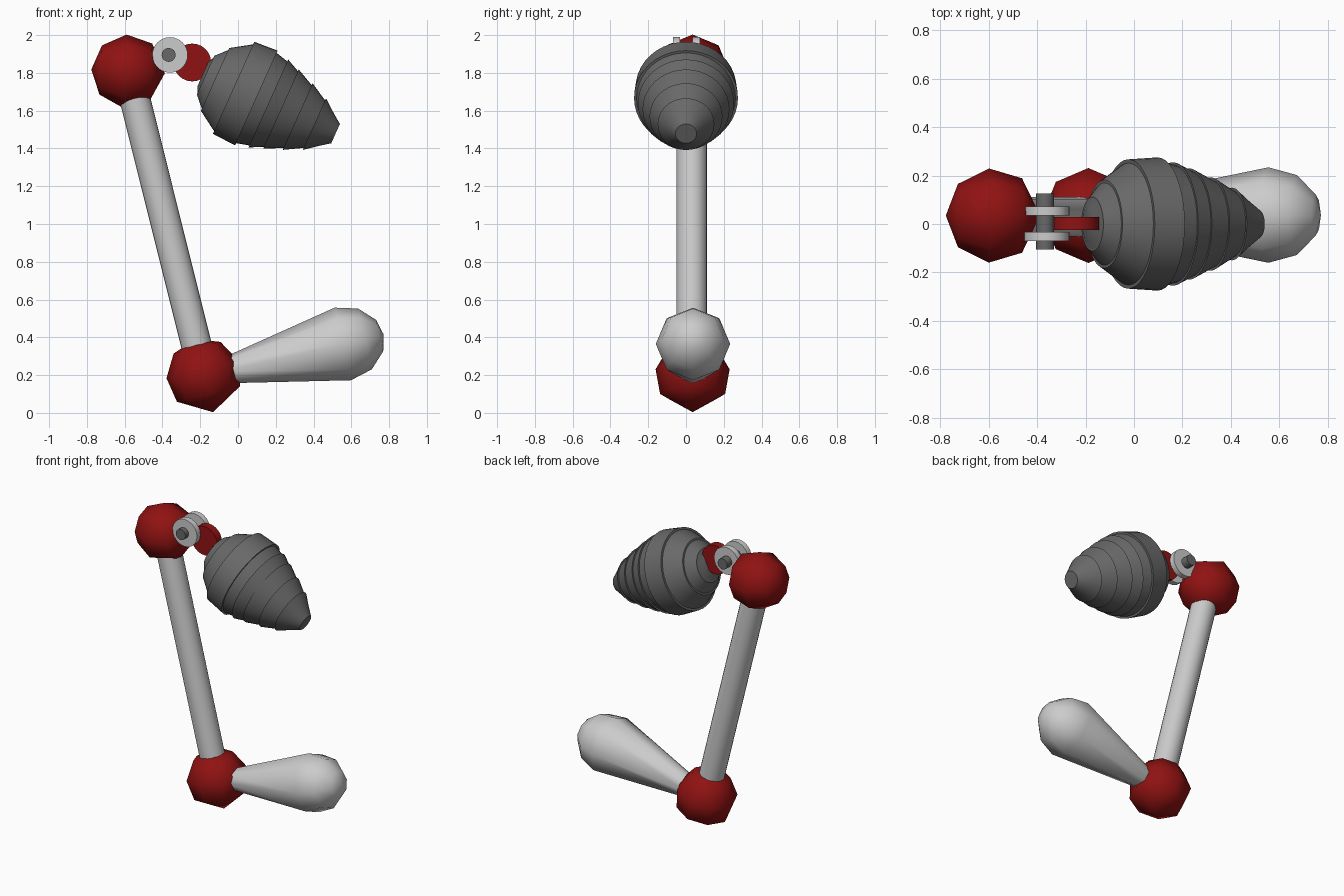
import bpy, bmesh
from math import pi, sin, cos, radians
from mathutils import Vector

if "Cube" in bpy.data.objects:
    bpy.data.objects.remove(bpy.data.objects["Cube"])


def material(name, color):
    m = bpy.data.materials.new(name)
    m.diffuse_color = (*color, 1)
    m.use_nodes = True
    m.node_tree.nodes["Principled BSDF"].inputs["Base Color"].default_value = m.diffuse_color
    return m


RED = material("dark_red", (0.28, 0.006, 0.006))
DARK = material("dark_grey", (0.14, 0.14, 0.14))


def lathe(name, origin, axis, profile, sides, mat=None, angle=35):
    """Revolve (distance, radius) points round an axis through origin."""
    q = Vector(axis).to_track_quat('Z', 'Y')
    bm = bmesh.new()
    rings = []
    for t, r in profile:
        n = 1 if r == 0 else sides
        rings.append([bm.verts.new(q @ Vector((r * cos(2 * pi * i / sides),
                                               r * sin(2 * pi * i / sides), t)))
                      for i in range(n)])
    for a, b in zip(rings, rings[1:]):
        for i in range(sides):
            j = (i + 1) % sides
            quad = [a[i % len(a)], a[j % len(a)], b[j % len(b)], b[i % len(b)]]
            bm.faces.new(list(dict.fromkeys(quad)))
    bmesh.ops.recalc_face_normals(bm, faces=bm.faces)
    me = bpy.data.meshes.new(name)
    bm.to_mesh(me)
    bm.free()
    ob = bpy.data.objects.new(name, me)
    ob.location = origin
    bpy.context.collection.objects.link(ob)
    if mat:
        me.materials.append(mat)
    bpy.context.view_layer.objects.active = ob
    ob.select_set(True)
    bpy.ops.object.shade_smooth_by_angle(angle=radians(angle))
    ob.select_set(False)
    return ob


def cylinder(name, start, end, radius, sides, mat=None):
    d = Vector(end) - Vector(start)
    return lathe(name, start, d, [(0, 0), (0, radius), (d.length, radius), (d.length, 0)],
                 sides, mat)


def ball(name, center, axis, radius, angles):
    """Low-poly ball with its pole along the axis and rings at the given angles."""
    prof = [(radius, 0)]
    prof += [(radius * cos(radians(a)), radius * sin(radians(a))) for a in angles]
    return lathe(name, center, axis, prof + [(-radius, 0)], 8, RED, 70)


# Arm: two joints and the rod between them
top = Vector((-0.582, 0.035, 1.808))
low = Vector((-0.18, 0.035, 0.197))
rod_dir = (low - top).normalized()
ball("upper_joint", top, (-1, 0, 0.05), 0.195, (42, 85, 128))
ball("lower_joint", low, rod_dir, 0.199, (60, 100, 140))
cylinder("arm_rod", top + Vector((0, -0.005, 0)), low + Vector((0, -0.005, 0)), 0.081, 24)

# Club-shaped handle, low-poly with a rounded end
lathe("handle", (0.555, 0.037, 0.365), (0.97, 0, 0.22),
      [(-0.66, 0), (-0.66, 0.064), (0, 0.197), (0.12, 0.165), (0.2, 0.085), (0.222, 0)],
      8, None, 70)

# Hinge: two washers, a pin and a flat red link
hx, hz = -0.36, 1.895
for label, y in (("front", -0.07), ("back", 0.035)):
    cylinder("hinge_washer_" + label, (hx, y, hz), (hx, y + 0.038, hz), 0.094, 24)
cylinder("hinge_pin", (hx - 0.007, -0.105, hz), (hx - 0.007, 0.125, hz), 0.037, 16, DARK)
cylinder("hinge_link", (-0.242, -0.024, 1.855), (-0.242, 0.028, 1.855), 0.1, 24, RED)

# Ribbed head: stacked bands that taper to a blunt tip
lathe("ribbed_head", (0.097, 0, 1.667), (0.912, 0, -0.41),
      [(-0.31, 0), (-0.31, 0.07), (-0.295, 0.1), (-0.295, 0.112),
       (-0.24, 0.17), (-0.24, 0.182), (-0.132, 0.252), (-0.132, 0.267),
       (0, 0.275), (0, 0.262), (0.07, 0.244), (0.07, 0.255),
       (0.143, 0.22), (0.143, 0.23), (0.24, 0.182), (0.24, 0.193),
       (0.337, 0.138), (0.337, 0.15), (0.4, 0.1), (0.46, 0.056), (0.46, 0)],
      40, DARK)
